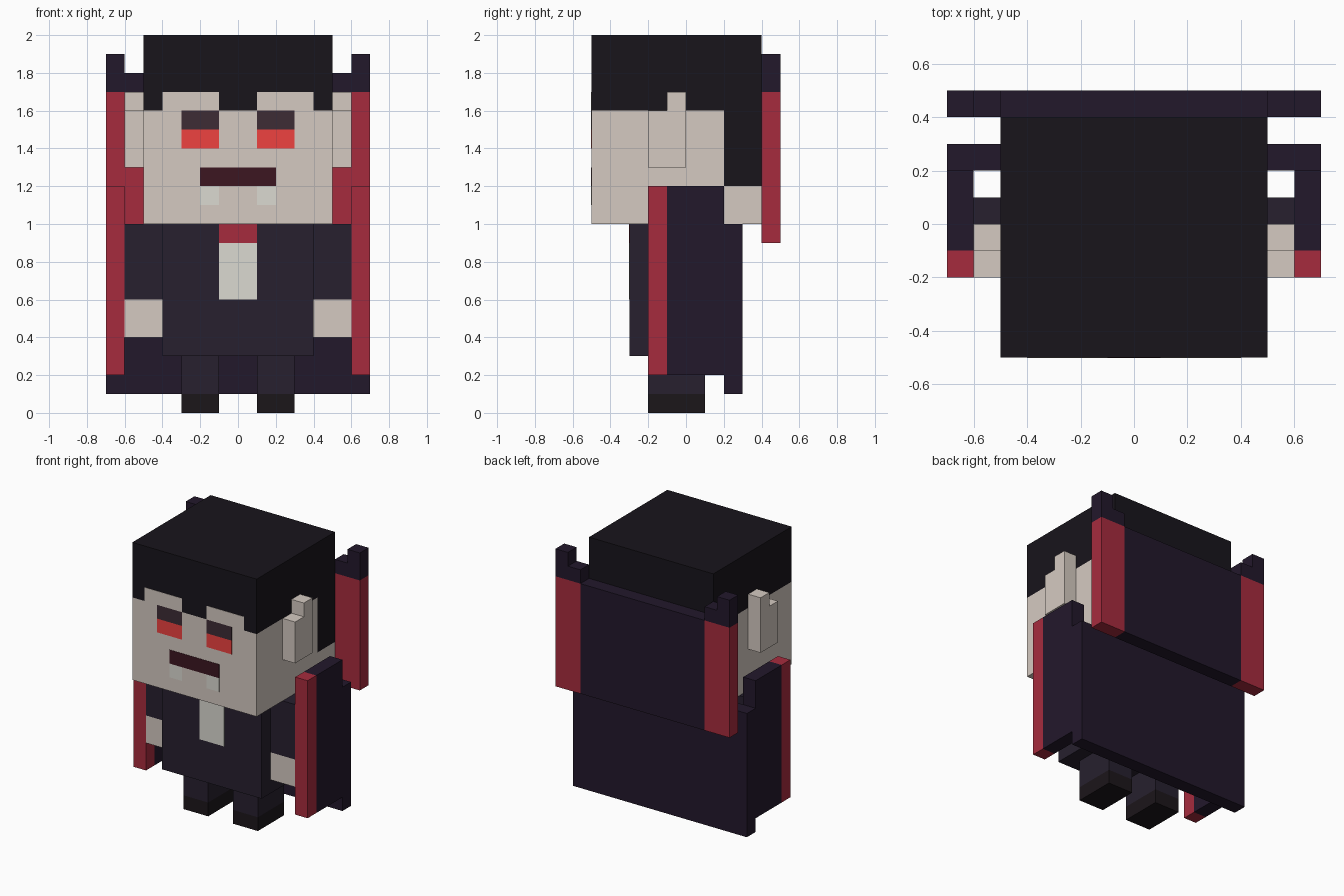
import bpy
import bmesh

if "Cube" in bpy.data.objects:
    bpy.data.objects.remove(bpy.data.objects["Cube"])


# Colours
def material(name, rgb):
    mat = bpy.data.materials.new(name)
    mat.diffuse_color = [(c / 255) ** 2.2 for c in rgb] + [1]
    mat.use_nodes = True
    mat.node_tree.nodes["Principled BSDF"].inputs["Base Color"].default_value = mat.diffuse_color
    return mat


HAIR = material("hair_black", (30, 27, 33))
SKIN = material("pale_skin", (212, 201, 192))
CAPE = material("cape_outside", (39, 30, 47))
RED = material("cape_red", (165, 47, 64))
SUIT = material("suit_dark", (43, 37, 50))
BOOT = material("boot_black", (33, 28, 32))
SHIRT = material("shirt_white", (218, 217, 208))
EYE = material("eye_red", (238, 68, 66))
BROW = material("brow_dark", (64, 48, 56))
MOUTH = material("mouth_dark", (62, 28, 38))


# One object made of blocks, each block given as x, y and z ranges
def blocks(name, mat, *ranges, mirror=False):
    bm = bmesh.new()
    for x0, x1, y0, y1, z0, z1 in ranges:
        verts = bmesh.ops.create_cube(bm, size=1)["verts"]
        for v in verts:
            v.co.x = x1 if v.co.x > 0 else x0
            v.co.y = y1 if v.co.y > 0 else y0
            v.co.z = z1 if v.co.z > 0 else z0
    mesh = bpy.data.meshes.new(name)
    bm.to_mesh(mesh)
    bm.free()
    mesh.materials.append(mat)
    obj = bpy.data.objects.new(name, mesh)
    bpy.context.collection.objects.link(obj)
    if mirror:
        obj.modifiers.new("mirror", "MIRROR")
    return obj


# Thin coloured inlay on a front surface at depth y
def inlay(name, mat, x0, x1, y, z0, z1, mirror=False):
    return blocks(name, mat, (x0, x1, y - 0.002, y + 0.01, z0, z1), mirror=mirror)


# Head and hair
blocks("head", SKIN, (-.5, .5, -.5, .2, 1, 1.6), (-.5, .5, .2, .4, 1, 1.2))
blocks("hair", HAIR, (-.5, .5, -.5, .4, 1.6, 2), (-.5, .5, .2, .4, 1.2, 1.6))
blocks("ears", SKIN, (.5, .6, -.2, -.1, 1.3, 1.6), (.5, .6, -.1, 0, 1.3, 1.7), mirror=True)

# Face
inlay("forehead", SKIN, .1, .4, -.5, 1.6, 1.7, mirror=True)
inlay("brows", BROW, .1, .3, -.5, 1.5, 1.6, mirror=True)
inlay("eyes", EYE, .1, .3, -.5, 1.4, 1.5, mirror=True)
inlay("mouth", MOUTH, -.2, .2, -.5, 1.2, 1.3)
inlay("fangs", SHIRT, .1, .2, -.5, 1.1, 1.2, mirror=True)

# Body and clothes
blocks("torso", SUIT, (-.4, .4, -.3, .2, .3, 1))
inlay("shirt_front", SHIRT, -.1, .1, -.3, .6, .9)
inlay("neck_bow", RED, -.1, .1, -.3, .9, 1)
blocks("sleeves", SUIT, (.4, .6, -.2, .1, .6, 1), mirror=True)
blocks("hands", SKIN, (.4, .6, -.2, .1, .4, .6), mirror=True)
blocks("legs", SUIT, (.1, .3, -.2, .1, .1, .3), mirror=True)
blocks("boots", BOOT, (.1, .3, -.2, .1, 0, .1), mirror=True)

# Cape: back panel, side wings and red front edges
blocks("cape_back", CAPE, (-.7, .7, .2, .3, .1, 1))
blocks("cape_sides", CAPE, (.6, .7, -.1, .2, .2, 1.2), mirror=True)
blocks("cape_edges", RED, (.6, .7, -.2, -.1, .2, 1.2), mirror=True)

# Raised collar with red sides and stepped points
blocks("collar_back", CAPE, (-.5, .5, .4, .5, .9, 1.7))
blocks("collar_sides", RED, (.5, .7, .4, .5, .9, 1.7), mirror=True)
blocks("collar_points", CAPE, (.5, .6, .4, .5, 1.7, 1.8), (.6, .7, .4, .5, 1.7, 1.9), mirror=True)
